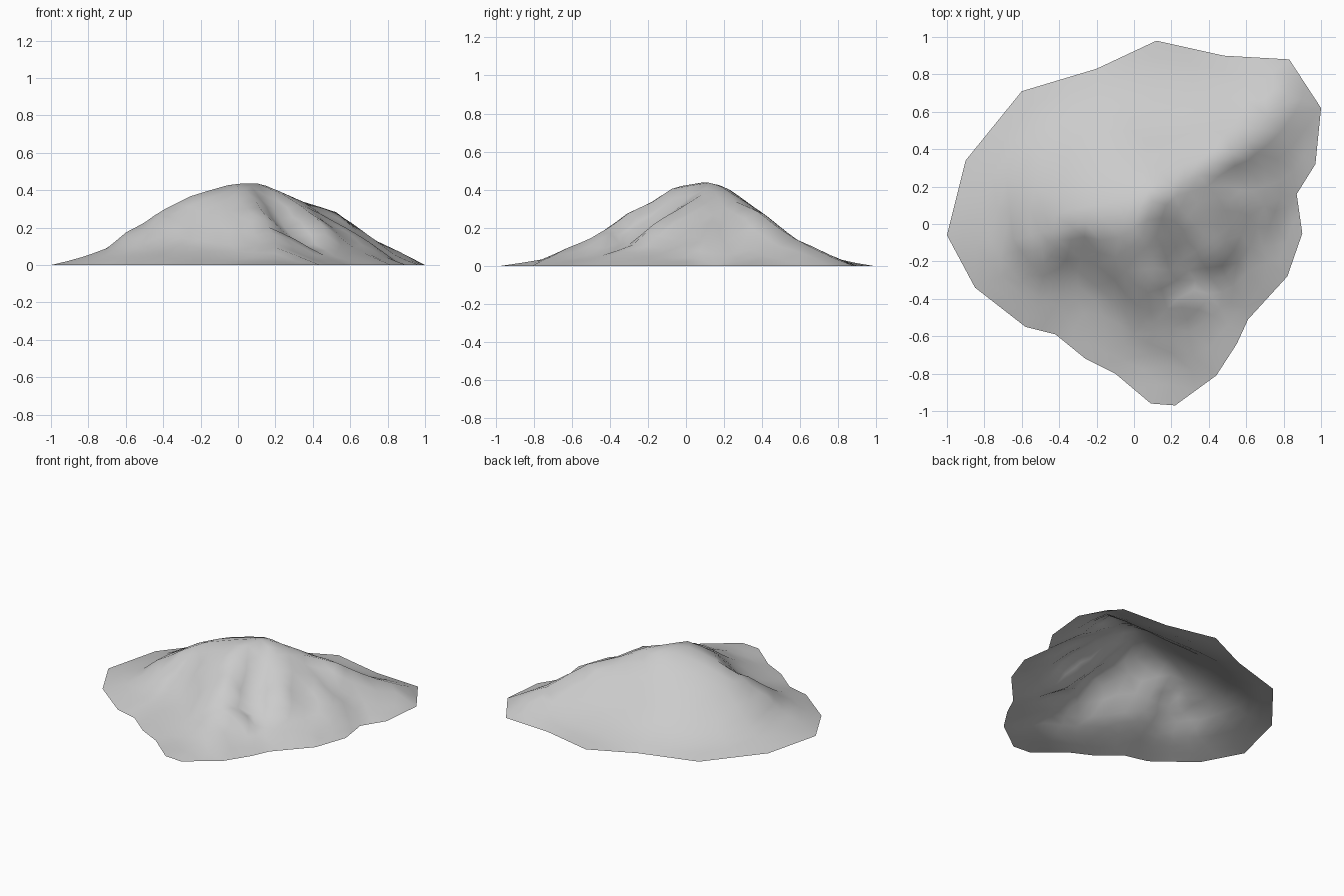
import bpy
import bmesh
from mathutils import Vector
from mathutils.geometry import delaunay_2d_cdt

cube = bpy.data.objects.get("Cube")
if cube:
    bpy.data.objects.remove(cube, do_unlink=True)

# Material
rock = bpy.data.materials.new("grey rock")
rock.use_nodes = True
grey = (0.6, 0.6, 0.6, 1)
rock.diffuse_color = grey
rock.node_tree.nodes["Principled BSDF"].inputs["Base Color"].default_value = grey

plan, heights = [], []


def line(*points):
    """Add a crest, gully or slope line to the survey."""
    for x, y, z in points:
        plan.append(Vector((x, y)))
        heights.append(z)


def shore(*points):
    """Add ground-level points of the outline."""
    line(*[(x, y, 0) for x, y in points])


# Outline, counter-clockwise from the west tip
shore((-1, -.06), (-.85, -.34), (-.58, -.55), (-.42, -.59), (-.26, -.72), (-.1, -.8))
shore((.09, -.96), (.22, -.97), (.44, -.81), (.55, -.64), (.61, -.51), (.82, -.28))
shore((.9, -.05), (.87, .16), (.97, .32), (1, .62), (.83, .88), (.48, .9))
shore((.12, .98), (-.2, .83), (-.6, .71), (-.9, .34))
outline_count = len(plan)

# Summit and the crest running west
line((.1, .13, .445), (-.05, .03, .435), (-.26, 0, .375), (-.4, -.04, .3))
line((-.5, -.05, .23), (-.6, -.08, .18), (-.7, -.1, .09), (-.85, -.1, .04))

# Crest running north-east
line((.2, .2, .41), (.34, .26, .345), (.53, .38, .295), (.6, .45, .24))
line((.72, .57, .15), (.82, .7, .08))

# Crest running south, with a small side spur
line((.04, -.08, .41), (.1, -.17, .345), (.13, -.3, .29), (.16, -.4, .21))
line((.2, -.5, .15), (.2, -.62, .1), (.2, -.75, .035))
line((.31, -.39, .14), (.38, -.52, .05))

# Shoulder and gully on the south-west face
line((-.1, -.18, .33), (0, -.32, .26), (-.1, -.42, .11), (.02, -.55, .1), (-.05, -.65, .04))
line((-.27, -.13, .25), (-.3, -.25, .14), (-.3, -.4, .07), (-.24, -.55, .04))

# South-west spur and its outer slope
line((-.42, -.13, .25), (-.48, -.22, .17), (-.5, -.35, .08), (-.52, -.45, .04))
line((-.62, -.2, .11), (-.72, -.28, .05))

# South-east spur and the gully beside it
line((.24, .08, .38), (.33, 0, .33), (.41, -.1, .27), (.45, -.17, .23))
line((.49, -.28, .11), (.57, -.4, .04))
line((.2, -.06, .29), (.25, -.2, .18), (.33, -.3, .1), (.46, -.45, .05))

# East spur with a gully on each side
line((.45, .15, .27), (.58, .12, .2), (.7, .1, .13), (.8, .05, .04))
line((.53, 0, .18), (.62, -.12, .09), (.74, -.13, .04))
line((.56, .25, .2), (.7, .3, .11), (.84, .4, .05))

# Northern slopes
line((.05, .24, .4), (.05, .36, .31), (.1, .5, .18), (.1, .65, .09), (.12, .8, .035))
line((.35, .43, .26), (.42, .6, .12), (.5, .75, .04), (.68, .75, .06))
line((-.2, .2, .35), (-.3, .35, .23), (-.4, .48, .12), (-.48, .6, .045))
line((-.15, .5, .18), (-.18, .66, .07))
line((-.45, .15, .25), (-.62, .22, .14), (-.76, .27, .055))

# Triangulate the survey inside the outline
verts, _, faces, sources, _, _ = delaunay_2d_cdt(
    plan, [], [list(range(outline_count))], 1, 1e-5)
bm = bmesh.new()
for spot, source in zip(verts, sources):
    bm.verts.new((spot.x, spot.y, heights[source[0]]))
bm.verts.ensure_lookup_table()
for face in faces:
    bm.faces.new([bm.verts[i] for i in face])

# Refine and round the terrain slightly, keeping the outline fixed
bmesh.ops.subdivide_edges(bm, edges=bm.edges[:], cuts=1, use_grid_fill=True)
inner = [v for v in bm.verts if not v.is_boundary]
bmesh.ops.smooth_vert(bm, verts=inner, factor=0.3,
                      use_axis_x=True, use_axis_y=True, use_axis_z=True)
bmesh.ops.recalc_face_normals(bm, faces=bm.faces)
if sum(f.normal.z for f in bm.faces) < 0:
    bmesh.ops.reverse_faces(bm, faces=bm.faces)
for face in bm.faces:
    face.smooth = True

# Mountain object: an open shell
mesh = bpy.data.meshes.new("mountain")
bm.to_mesh(mesh)
bm.free()
mesh.materials.append(rock)
mountain = bpy.data.objects.new("mountain", mesh)
bpy.context.collection.objects.link(mountain)
